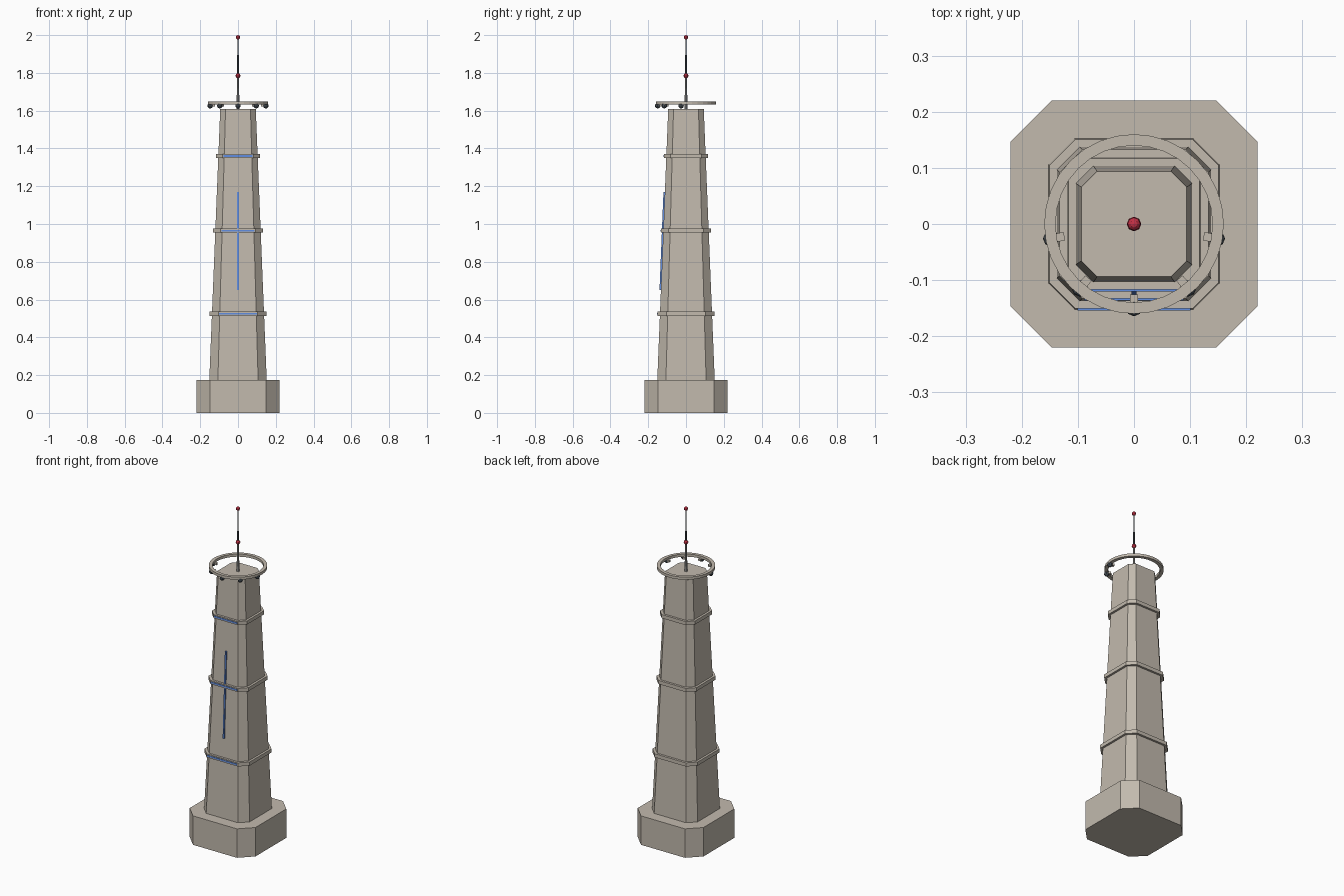
import bpy, bmesh, math
from mathutils import Matrix, Vector

if "Cube" in bpy.data.objects:
    bpy.data.objects.remove(bpy.data.objects["Cube"])


def mat(name, r, g, b):
    m = bpy.data.materials.new(name)
    m.diffuse_color = (r, g, b, 1)
    m.use_nodes = True
    m.node_tree.nodes["Principled BSDF"].inputs["Base Color"].default_value = m.diffuse_color
    return m


STONE = mat("warm_stone", 0.54, 0.49, 0.42)
STEEL = mat("grey_steel", 0.36, 0.36, 0.35)
DARK = mat("dark_housing", 0.06, 0.075, 0.09)
BLUE = mat("blue_light", 0.12, 0.27, 0.75)
RED = mat("red_beacon", 0.55, 0.03, 0.06)


def finish(name, bm, material):
    bmesh.ops.recalc_face_normals(bm, faces=bm.faces)
    me = bpy.data.meshes.new(name)
    bm.to_mesh(me)
    bm.free()
    me.materials.append(material)
    ob = bpy.data.objects.new(name, me)
    bpy.context.collection.objects.link(ob)
    return ob


def loft(name, rings, material):
    """Skin a list of equal-length point rings and cap both ends."""
    bm = bmesh.new()
    loops = [[bm.verts.new(p) for p in ring] for ring in rings]
    n = len(loops[0])
    for a, b in zip(loops, loops[1:]):
        for i in range(n):
            j = (i + 1) % n
            bm.faces.new((a[i], a[j], b[j], b[i]))
    bm.faces.new(loops[0])
    bm.faces.new(loops[-1])
    return finish(name, bm, material)


def chamfered(h, c, z):
    """Square of half size h whose flats reach c."""
    return [(h, -c, z), (h, c, z), (c, h, z), (-c, h, z),
            (-h, c, z), (-h, -c, z), (-c, -h, z), (c, -h, z)]


def circle(r, z, n=8):
    return [(r * math.cos(math.tau * i / n), r * math.sin(math.tau * i / n), z) for i in range(n)]


def box(name, size, matrix, material):
    bm = bmesh.new()
    bmesh.ops.create_cube(bm, size=1, matrix=matrix @ Matrix.Diagonal((*size, 1)))
    return finish(name, bm, material)


def ball(name, loc, r, material):
    bm = bmesh.new()
    bmesh.ops.create_uvsphere(bm, u_segments=8, v_segments=6, radius=r,
                              matrix=Matrix.Translation(loc))
    return finish(name, bm, material)


def half_width(z):
    return 0.152 - 0.058 * (z - 0.175) / 1.435


# Plinth and tapered shaft
loft("plinth", [chamfered(0.22, 0.147, 0), chamfered(0.22, 0.147, 0.175)], STONE)
loft("tower_shaft", [chamfered(half_width(z), half_width(z) * 0.7, z) for z in (0.175, 1.61)], STONE)

# Bands around the shaft with a blue light strip on the front
for i, z in enumerate((0.525, 0.965, 1.36)):
    h = half_width(z) + 0.013
    loft(f"band_{i}", [chamfered(h, h * 0.69, z + d) for d in (-0.011, 0.011)], STONE)
    box(f"band_light_{i}", (h * 1.33, 0.004, 0.009), Matrix.Translation((0, -h - 0.001, z)), BLUE)

# Vertical light strip following the sloping front
z0, z1 = 0.65, 1.17
slope = math.atan2(half_width(z0) - half_width(z1), z1 - z0)
zm = (z0 + z1) / 2
box("front_light_strip", (0.009, 0.009, z1 - z0),
    Matrix.Translation((0, -half_width(zm) - 0.003, zm)) @ Matrix.Rotation(-slope, 4, 'X'), BLUE)

# Ring above the tower
bm = bmesh.new()
N = 32
loops = [[bm.verts.new(p) for p in circle(r, z, N)]
         for r, z in ((0.14, 1.632), (0.16, 1.632), (0.16, 1.648), (0.14, 1.648))]
for k in range(4):
    a, b = loops[k], loops[(k + 1) % 4]
    for i in range(N):
        j = (i + 1) % N
        bm.faces.new((a[i], a[j], b[j], b[i]))
finish("top_ring", bm, STONE)

# Lamps hung under the front half of the ring, each with a bracket
for i, deg in enumerate((-170, -130, -90, -50, -10)):
    rot = Matrix.Rotation(math.radians(deg), 4, 'Z')
    ball(f"lamp_{i}", rot @ Vector((0.15, 0, 1.626)), 0.0145, DARK)
    box(f"lamp_bracket_{i}", (0.02, 0.015, 0.012),
        rot @ Matrix.Translation((0.136, 0, 1.629)), STONE)

# Mast with two beacons
loft("mast_lower", [circle(0.009, 1.605), circle(0.0055, 1.72), circle(0.0045, 1.785)], STEEL)
loft("mast_upper", [circle(0.0045, 1.785), circle(0.0035, 1.99)], DARK)
ball("beacon_middle", (0, 0, 1.785), 0.013, RED)
ball("beacon_top", (0, 0, 1.988), 0.012, RED)
